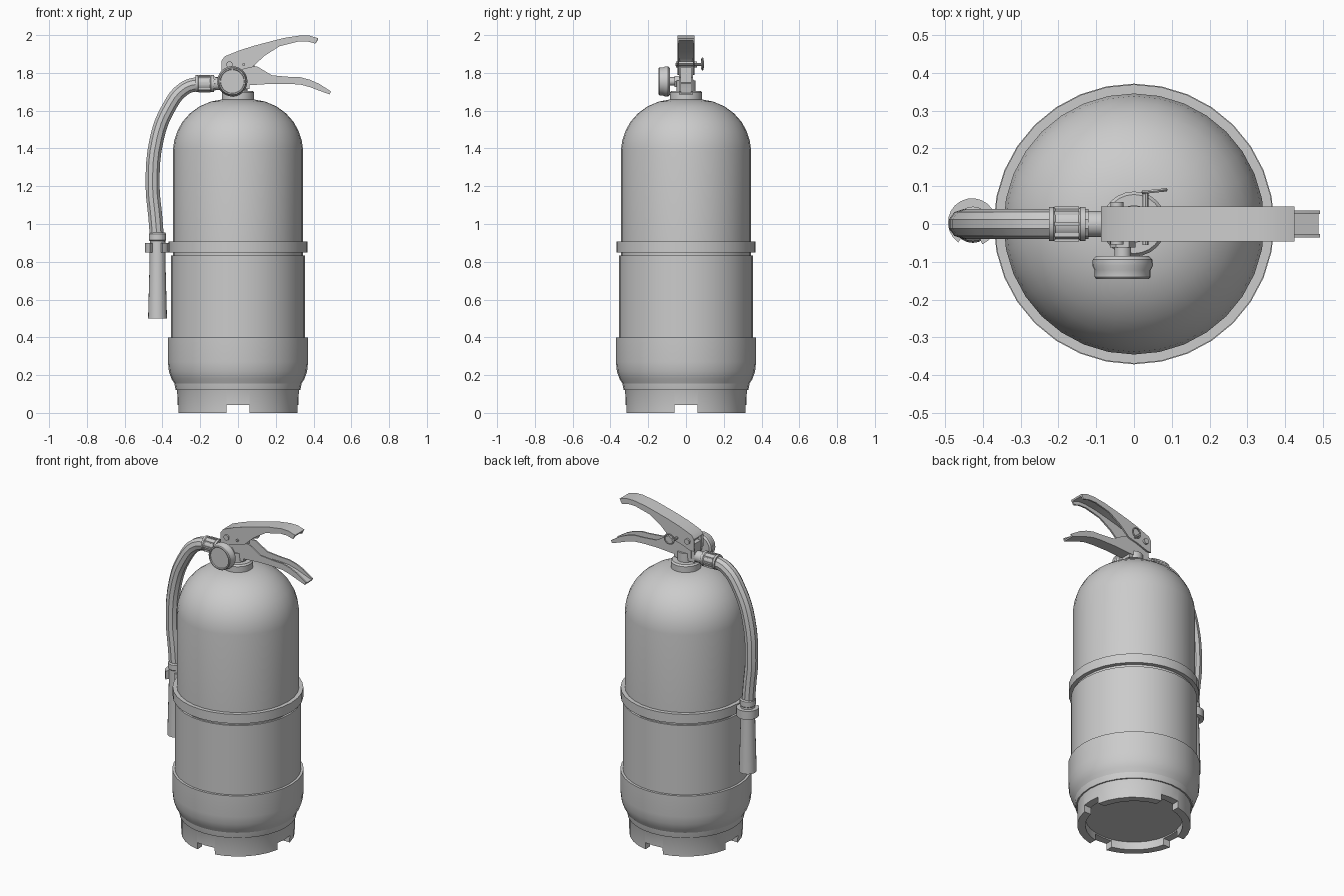
import bpy, bmesh
from math import pi, cos, sin, radians
from mathutils import Euler, Vector

if "Cube" in bpy.data.objects:
    bpy.data.objects.remove(bpy.data.objects["Cube"])

FRONT = (pi / 2, 0, 0)      # local z -> -y
LEFT = (0, -pi / 2, 0)      # local z -> -x


def finish(name, bm):
    bmesh.ops.remove_doubles(bm, verts=bm.verts, dist=1e-5)
    bmesh.ops.recalc_face_normals(bm, faces=bm.faces)
    me = bpy.data.meshes.new(name)
    bm.to_mesh(me)
    bm.free()
    ob = bpy.data.objects.new(name, me)
    bpy.context.collection.objects.link(ob)
    return ob


def lathe(name, prof, seg=32, loc=(0, 0, 0), rot=(0, 0, 0), loop=False, start=0, sweep=360):
    """Turn a (radius, height) profile around local z."""
    bm = bmesh.new()
    full = sweep == 360
    mat = Euler(rot).to_matrix()
    rings = []
    for i in range(seg if full else seg + 1):
        a = radians(start + sweep * i / seg)
        rings.append([bm.verts.new(mat @ Vector((r * cos(a), r * sin(a), z)) + Vector(loc))
                      for r, z in prof])
    n = len(prof)
    for i in range(seg):
        a, b = rings[i], rings[(i + 1) % len(rings)]
        for j in range(n if loop else n - 1):
            k = (j + 1) % n
            bm.faces.new((a[j], b[j], b[k], a[k]))
    if not full:
        bm.faces.new(rings[0])
        bm.faces.new(rings[-1])
    bmesh.ops.dissolve_degenerate(bm, dist=1e-5, edges=bm.edges)
    return finish(name, bm)


def box(name, lo, hi):
    bm = bmesh.new()
    bmesh.ops.create_cube(bm, size=1)
    for v in bm.verts:
        v.co = Vector([lo[i] + (hi[i] - lo[i]) * (v.co[i] + 0.5) for i in range(3)])
    return finish(name, bm)


def channel(name, web, lip, half, thick):
    """U-section lever: a web strip with two side walls reaching to the lip line."""
    bm = bmesh.new()
    rows = []
    for (x, z), (u, w) in zip(web, lip):
        rows.append([bm.verts.new(p) for p in
                     ((u, -half, w), (x, -half, z), (x, half, z), (u, half, w))])
    for a, b in zip(rows, rows[1:]):
        for j in range(3):
            bm.faces.new((a[j], a[j + 1], b[j + 1], b[j]))
    centre = Vector((0.15, 0, sum(w for _, w in lip) / len(lip)))
    ob = finish(name, bm)
    # make the web face away from the lip so the wall thickens inwards
    me = ob.data
    web_face = me.polygons[1]
    outward = Vector((0, 0, web[1][1] - lip[1][1]))
    if web_face.normal.dot(outward) < 0:
        me.flip_normals()
    m = ob.modifiers.new("thickness", 'SOLIDIFY')
    m.thickness = thick
    m.offset = -1
    m.use_even_offset = True
    return ob


# cylinder with domed shoulder
lathe("cylinder", [(0, .12), (.33, .12), (.345, .2), (.345, 1.39), (.338, 1.44), (.322, 1.49),
                   (.295, 1.54), (.255, 1.585), (.205, 1.622), (.145, 1.648), (.08, 1.66), (0, 1.66)])

# label sleeve
lathe("label_sleeve", [(.34, .39), (.356, .39), (.356, .832), (.34, .832)], loop=True)

# base boot with four foot notches
boot = lathe("base_boot", [(0, .05), (.275, .05), (.275, 0), (.32, 0), (.322, .125), (.33, .145),
                           (.352, .18), (.366, .22), (.371, .27), (.371, .4), (.34, .4), (.34, .3), (0, .3)])
cutters = [box("notch_cutter_x", (-.6, -.06, -.05), (.6, .06, .042)),
           box("notch_cutter_y", (-.06, -.6, -.05), (.06, .6, .042))]
for c in cutters:
    c.hide_render = True
    m = boot.modifiers.new("notch", 'BOOLEAN')
    m.operation = 'DIFFERENCE'
    m.solver = 'EXACT'
    m.object = c

# strap around the body and the hose clip
lathe("strap", [(.34, .85), (.369, .85), (.369, .908), (.34, .908)], loop=True)
lathe("hose_clip", [(.04, .848), (.064, .848), (.064, .9), (.04, .9)], seg=18,
      loc=(-.428, .004, 0), loop=True, start=-65, sweep=300)
box("clip_tab", (-.39, -.02, .855), (-.355, .02, .895))

# neck collar and valve
lathe("neck_collar", [(0, 1.64), (.086, 1.64), (.086, 1.695), (.078, 1.705), (0, 1.705)], seg=24)
lathe("valve_stem", [(0, 1.69), (.05, 1.69), (.05, 1.76), (0, 1.76)], seg=16)
box("valve_block", (-.08, -.033, 1.715), (.06, .033, 1.83))

# pressure gauge, facing front
lathe("gauge_nut", [(0, .02), (.034, .02), (.034, .062), (0, .062)], seg=6, loc=(-.03, 0, 1.755), rot=FRONT)
lathe("gauge_neck", [(0, .05), (.022, .05), (.022, .09), (0, .09)], seg=16, loc=(-.03, 0, 1.755), rot=FRONT)
lathe("gauge", [(0, .085), (.07, .085), (.079, .094), (.08, .11), (.074, .122), (.074, .14), (.07, .145),
                (.064, .145), (.062, .138), (0, .138)], seg=28, loc=(-.03, 0, 1.755), rot=FRONT)

# squeeze lever (opens downwards)
channel("squeeze_lever",
        [(-.087, 1.865), (-.07, 1.888), (.01, 1.92), (.09, 1.945), (.17, 1.966), (.25, 1.986),
         (.33, 1.998), (.38, 1.997), (.425, 1.983)],
        [(-.087, 1.79), (-.06, 1.79), (.01, 1.815), (.075, 1.83), (.14, 1.89), (.22, 1.941),
         (.32, 1.966), (.37, 1.966), (.41, 1.955)], .046, .01)

# carry handle (opens upwards)
channel("carry_handle",
        [(-.06, 1.735), (.07, 1.735), (.17, 1.742), (.27, 1.742), (.33, 1.738), (.38, 1.725), (.43, 1.706), (.485, 1.686)],
        [(-.06, 1.83), (.1, 1.835), (.18, 1.787), (.27, 1.779), (.33, 1.777), (.38, 1.764), (.43, 1.742), (.492, 1.702)],
        .036, .009)

# lever pivot, safety pin and pull ring
lathe("pivot_rivet", [(0, -.058), (.017, -.058), (.017, .054), (0, .054)], seg=14, loc=(-.045, 0, 1.845), rot=FRONT)
lathe("safety_pin", [(0, -.088), (.008, -.088), (.008, .055), (0, .055)], seg=8, loc=(.03, 0, 1.845), rot=FRONT)
tube = [(.03 + .005 * cos(i * pi / 3), .005 * sin(i * pi / 3)) for i in range(6)]
lathe("pull_ring", tube, seg=20, loc=(.054, .087, 1.847), rot=(pi / 2, 0, radians(6)), loop=True)

# hose with crimped fitting
cu = bpy.data.curves.new("hose", 'CURVE')
cu.dimensions = '3D'
cu.bevel_depth = .039
cu.bevel_resolution = 3
cu.resolution_u = 4
cu.use_fill_caps = True
path = [(-.12, 1.743), (-.2, 1.742), (-.285, 1.717), (-.37, 1.61), (-.43, 1.45), (-.452, 1.2), (-.438, 1.04), (-.427, .9)]
sp = cu.splines.new('BEZIER')
sp.bezier_points.add(len(path) - 1)
for p, (x, z) in zip(sp.bezier_points, path):
    p.co = (x, 0, z)
    p.handle_left_type = p.handle_right_type = 'AUTO'
hose = bpy.data.objects.new("hose", cu)
bpy.context.collection.objects.link(hose)
lathe("hose_fitting", [(0, .03), (.034, .03), (.034, .135), (0, .135)], seg=16, loc=(0, 0, 1.743), rot=LEFT)
lathe("hose_crimp", [(0, .128), (.045, .128), (.045, .142), (.041, .147), (.041, .208), (.045, .213),
                     (.045, .225), (0, .225)], seg=20, loc=(0, 0, 1.743), rot=LEFT)
for i in range(8):
    a = i * pi / 4
    y, z = .041 * cos(a), 1.743 + .041 * sin(a)
    box(f"crimp_rib_{i}", (-.21, y - .005, z - .005), (-.145, y + .005, z + .005))

# discharge nozzle
lathe("nozzle", [(0, .56), (.036, .55), (.041, .5), (.05, .5), (.042, .8), (.041, .91), (.046, .915),
                 (.046, .948), (.04, .955), (0, .955)], seg=20, loc=(-.426, 0, 0))

# apply modifiers, drop cutters, shade
bpy.context.view_layer.update()
bpy.ops.object.select_all(action='SELECT')
bpy.context.view_layer.objects.active = boot
bpy.ops.object.convert(target='MESH')
for c in cutters:
    bpy.data.objects.remove(c, do_unlink=True)
bpy.ops.object.select_all(action='SELECT')
bpy.context.view_layer.objects.active = boot
bpy.ops.object.shade_smooth_by_angle(angle=radians(32))
